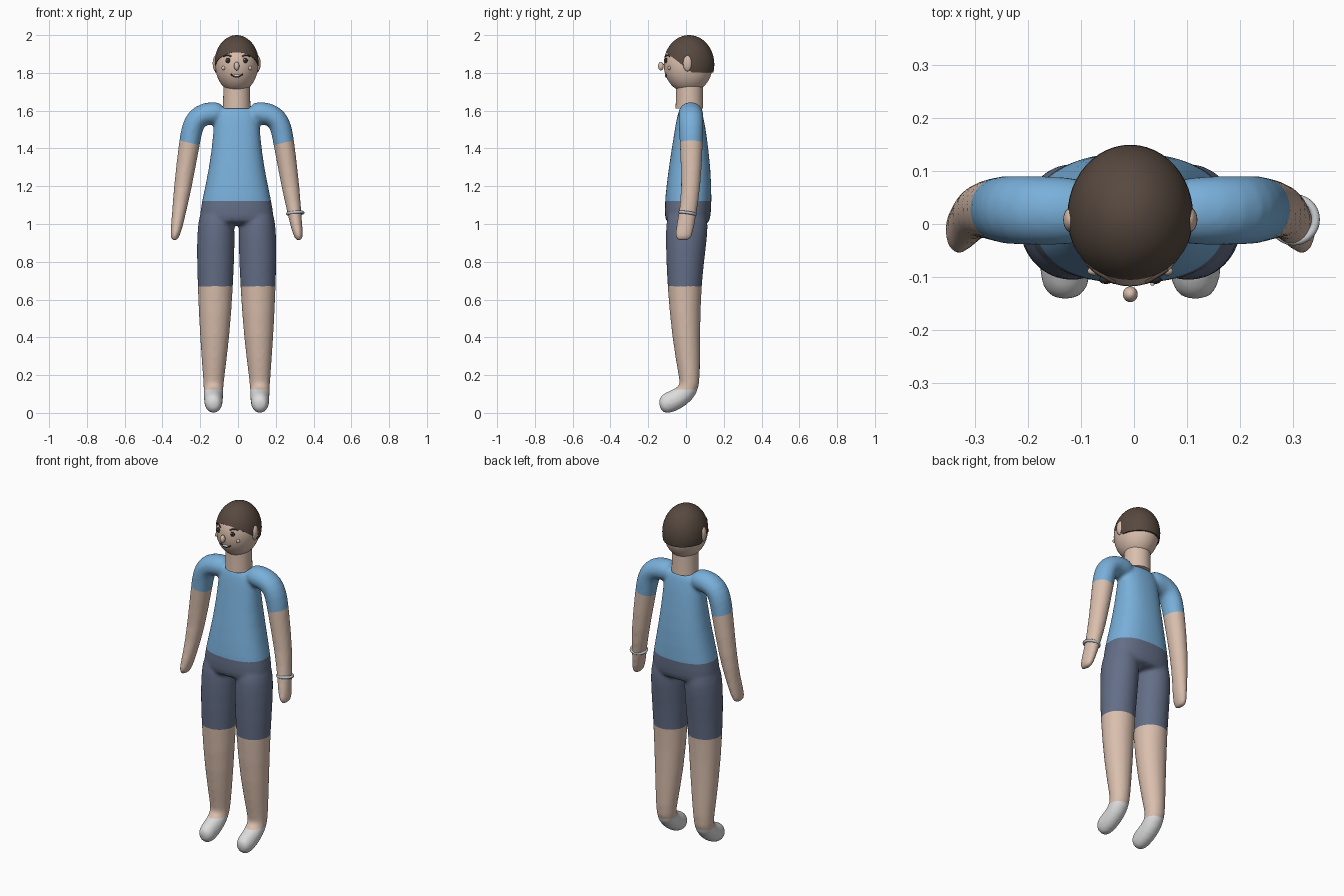
import bpy, bmesh, math
from mathutils import Vector

cube = bpy.data.objects.get("Cube")
if cube:
    bpy.data.objects.remove(cube, do_unlink=True)

CX = -0.007  # the figure's mirror plane


def material(name, rgb):
    m = bpy.data.materials.new(name)
    m.use_nodes = True
    m.diffuse_color = (*rgb, 1)
    for n in m.node_tree.nodes:
        if n.type == 'BSDF_PRINCIPLED':
            n.inputs["Base Color"].default_value = (*rgb, 1)
    return m


SKIN = material("skin", (0.70, 0.52, 0.42))
SHIRT = material("shirt_blue", (0.19, 0.43, 0.70))
SHORTS = material("shorts_slate", (0.125, 0.155, 0.24))
SOCK = material("sock_white", (0.72, 0.72, 0.72))
HAIR = material("hair_brown", (0.095, 0.066, 0.05))
DARK = material("eye_dark", (0.03, 0.025, 0.025))
WHITE = material("tooth_white", (0.85, 0.85, 0.82))
METAL = material("bracelet_silver", (0.55, 0.57, 0.60))


def add_object(name, bm, mats):
    me = bpy.data.meshes.new(name)
    bm.to_mesh(me)
    bm.free()
    for m in mats:
        me.materials.append(m)
    me.shade_smooth()
    ob = bpy.data.objects.new(name, me)
    bpy.context.collection.objects.link(ob)
    return ob


def loft(bm, rings, axis, power=1.0, sides=24):
    """Closed tube; each ring is (centre, radius along axis, radius across)."""
    pts = [Vector(r[0]) for r in rings]
    u = Vector(axis)
    loops = []
    for i, (c, a, b) in enumerate(rings):
        t = (pts[min(i + 1, len(pts) - 1)] - pts[max(i - 1, 0)]).normalized()
        v = t.cross(u).normalized()
        loop = []
        for k in range(sides):
            w = 2 * math.pi * k / sides
            p, q = [math.copysign(abs(s) ** power, s) for s in (math.cos(w), math.sin(w))]
            loop.append(bm.verts.new(pts[i] + u * a * p + v * b * q))
        loops.append(loop)
    for l0, l1 in zip(loops, loops[1:]):
        for k in range(sides):
            j = (k + 1) % sides
            bm.faces.new((l0[k], l0[j], l1[j], l1[k]))
    bm.faces.new(loops[0][::-1])
    bm.faces.new(loops[-1])


# Torso: z, half width, centre y, half depth
TORSO = [(1.62, .085, .022, .045), (1.605, .105, .022, .06), (1.55, .122, .022, .074),
         (1.48, .124, .023, .086), (1.3, .145, .02, .112), (1.12, .186, .012, .126),
         (1.03, .2, .008, .122), (.99, .19, .007, .11)]
# Leg and foot: x, y, z, half width, half depth
LEG = [(.11, .008, 1.08, .085, .1), (.108, .006, 1.0, .097, .113), (.111, .0, .9, .102, .109),
       (.113, -.01, .67, .095, .09), (.116, 0, .4, .079, .075), (.122, .02, .18, .056, .056),
       (.123, .016, .125, .052, .054), (.123, -.03, .086, .051, .05),
       (.123, -.085, .064, .05, .052), (.123, -.122, .052, .044, .045),
       (.123, -.142, .047, .022, .022)]
# Arm: x, y, z, half depth, half thickness
ARM = [(.07, .025, 1.588, .05, .045), (.1, .025, 1.588, .065, .06), (.165, .025, 1.585, .066, .062),
       (.212, .026, 1.56, .066, .06), (.236, .027, 1.51, .065, .058), (.25, .028, 1.43, .062, .056),
       (.287, .028, 1.185, .05, .048), (.307, .008, 1.05, .047, .036),
       (.32, -.008, .97, .049, .03), (.33, -.014, .925, .044, .022), (.332, -.015, .913, .028, .012)]

bm = bmesh.new()
loft(bm, [((CX, y, z), a, b) for z, a, y, b in TORSO], (1, 0, 0), 0.85)
for s in (1, -1):
    loft(bm, [((CX + s * x, y, z), a, b) for x, y, z, a, b in LEG], (1, 0, 0))
    loft(bm, [((CX + s * x, y, z), a, b) for x, y, z, a, b in ARM], (0, 1, 0))
bmesh.ops.recalc_face_normals(bm, faces=bm.faces)
body = add_object("body", bm, [])

# Fuse the limbs into one soft skin
sub = body.modifiers.new("round", 'SUBSURF')
sub.levels = sub.render_levels = 1
rem = body.modifiers.new("fuse", 'REMESH')
rem.mode = 'VOXEL'
rem.voxel_size = 0.009
soft = body.modifiers.new("soften", 'SMOOTH')
soft.factor = 0.5
soft.iterations = 8
dg = bpy.context.evaluated_depsgraph_get()
fused = bpy.data.meshes.new_from_object(body.evaluated_get(dg))
body.modifiers.clear()

# Cut clean borders for hem, shorts, socks and cuffs, then colour by region
HEM, KNEE, ANKLE = 1.122, 0.67, 0.125
CUFF, CUFF_N = Vector((.25, .0, 1.43)), Vector((.22, 0, -.975))
bm = bmesh.new()
bm.from_mesh(fused)
cuts = [(Vector((0, 0, z)), Vector((0, 0, 1))) for z in (HEM, KNEE, ANKLE)]
cuts += [(Vector((CX + s * CUFF.x, 0, CUFF.z)), Vector((s * CUFF_N.x, 0, CUFF_N.z))) for s in (1, -1)]
for co, no in cuts:
    bmesh.ops.bisect_plane(bm, geom=bm.verts[:] + bm.edges[:] + bm.faces[:],
                           dist=0.0005, plane_co=co, plane_no=no)
low = min(v.co.z for v in bm.verts)
for v in bm.verts:
    if v.co.z < ANKLE:  # stand on the floor
        v.co.z -= low * (1 - v.co.z / ANKLE)
for f in bm.faces:
    c = f.calc_center_median()
    p = Vector((abs(c.x - CX), 0, c.z))
    arm = c.z > 0.88 and p.x > .157 + (1.53 - c.z) * .16
    if arm and (p - CUFF).dot(CUFF_N) > 0:
        f.material_index = 0
    elif c.z > HEM:
        f.material_index = 1
    elif c.z > KNEE:
        f.material_index = 2
    else:
        f.material_index = 0 if c.z > ANKLE else 3
    f.smooth = True
body.data.clear_geometry()
bm.to_mesh(body.data)
bm.free()
bpy.data.meshes.remove(fused)
for m in (SKIN, SHIRT, SHORTS, SOCK):
    body.data.materials.append(m)


def ellipsoid(name, centre, radii, mat, segs=24, cuts=()):
    bm = bmesh.new()
    bmesh.ops.create_uvsphere(bm, u_segments=segs, v_segments=segs // 2, radius=1)
    for v in bm.verts:
        v.co = Vector([c + r * k for c, r, k in zip(centre, radii, v.co)])
    for co, no in cuts:  # keep the side the normal points to
        g = bmesh.ops.bisect_plane(bm, geom=bm.verts[:] + bm.edges[:] + bm.faces[:],
                                   plane_co=co, plane_no=no, clear_inner=True)
        rim = [e for e in g["geom_cut"] if isinstance(e, bmesh.types.BMEdge)]
        bmesh.ops.edgeloop_fill(bm, edges=rim)
    ob = add_object(name, bm, [mat])
    if cuts:
        sharpen(ob)
    return ob


def sharpen(ob):
    bpy.ops.object.select_all(action='DESELECT')
    ob.select_set(True)
    bpy.context.view_layer.objects.active = ob
    bpy.ops.object.shade_smooth_by_angle(angle=math.radians(40))


# Neck, head and hair cap
bm = bmesh.new()
loft(bm, [((CX, .018, z), r, r) for z, r in ((1.612, .073), (1.68, .071), (1.78, .071))], (1, 0, 0), sides=32)
bmesh.ops.recalc_face_normals(bm, faces=bm.faces)
sharpen(add_object("neck", bm, [SKIN]))
HC, HR = (CX, .012, 1.845), (.114, .13, .15)
ellipsoid("head", HC, HR, SKIN, 48)
ellipsoid("hair", (CX, .016, 1.845), (.119, .134, .155), HAIR, 48,
          [((0, .015, 1.815), (0, .614, .789)), ((0, 0, 1.803), (0, 0, 1))])


def face_point(x, z, out=0.0):
    """Point on the front of the head, x measured from the mirror plane."""
    d = 1 - (x / HR[0]) ** 2 - ((z - HC[2]) / HR[2]) ** 2
    return Vector((CX + x, HC[1] - HR[1] * math.sqrt(d) - out, z))


def stroke(name, pts, radius, mat):
    cu = bpy.data.curves.new(name, 'CURVE')
    cu.dimensions = '3D'
    cu.bevel_depth = radius
    cu.bevel_resolution = 2
    cu.use_fill_caps = True
    sp = cu.splines.new('POLY')
    sp.points.add(len(pts) - 1)
    for q, p in zip(sp.points, pts):
        q.co = (*p, 1)
    cu.materials.append(mat)
    ob = bpy.data.objects.new(name, cu)
    bpy.context.collection.objects.link(ob)


# Face
ellipsoid("nose", (CX, -.133, 1.836), (.014, .015, .023), SKIN)
for s, side in ((1, "left"), (-1, "right")):
    ellipsoid(side + "_ear", (CX + s * .111, .008, 1.85), (.016, .024, .042), SKIN)
    ellipsoid(side + "_eye", face_point(s * .046, 1.866), (.013, .008, .014), DARK)
    ellipsoid(side + "_eye_glint", face_point(s * .046 - .004, 1.871, .007), (.004, .003, .004), WHITE, 12)
    ellipsoid(side + "_cheek", face_point(s * .07, 1.826), (.011, .008, .011), SKIN)
    brow = [face_point(s * (.03 + .008 * k), 1.887 + .008 * math.sin(math.pi * k / 5), .002) for k in range(6)]
    stroke(side + "_eyebrow", brow, .004, HAIR)
smile = [face_point(.008 * k, 1.778 + .016 * (k / 4) ** 2, .001) for k in range(-4, 5)]
stroke("mouth", smile, .0035, DARK)
ellipsoid("teeth", face_point(0, 1.786), (.018, .005, .006), WHITE)

# Bracelet on the left wrist
bpy.ops.mesh.primitive_torus_add(major_radius=.041, minor_radius=.008, major_segments=40,
                                 minor_segments=12, location=(.303, .008, 1.057),
                                 rotation=(math.radians(-8), math.radians(-5), 0))
bracelet = bpy.context.object
bracelet.name = "bracelet"
bracelet.data.materials.append(METAL)
bracelet.data.shade_smooth()
